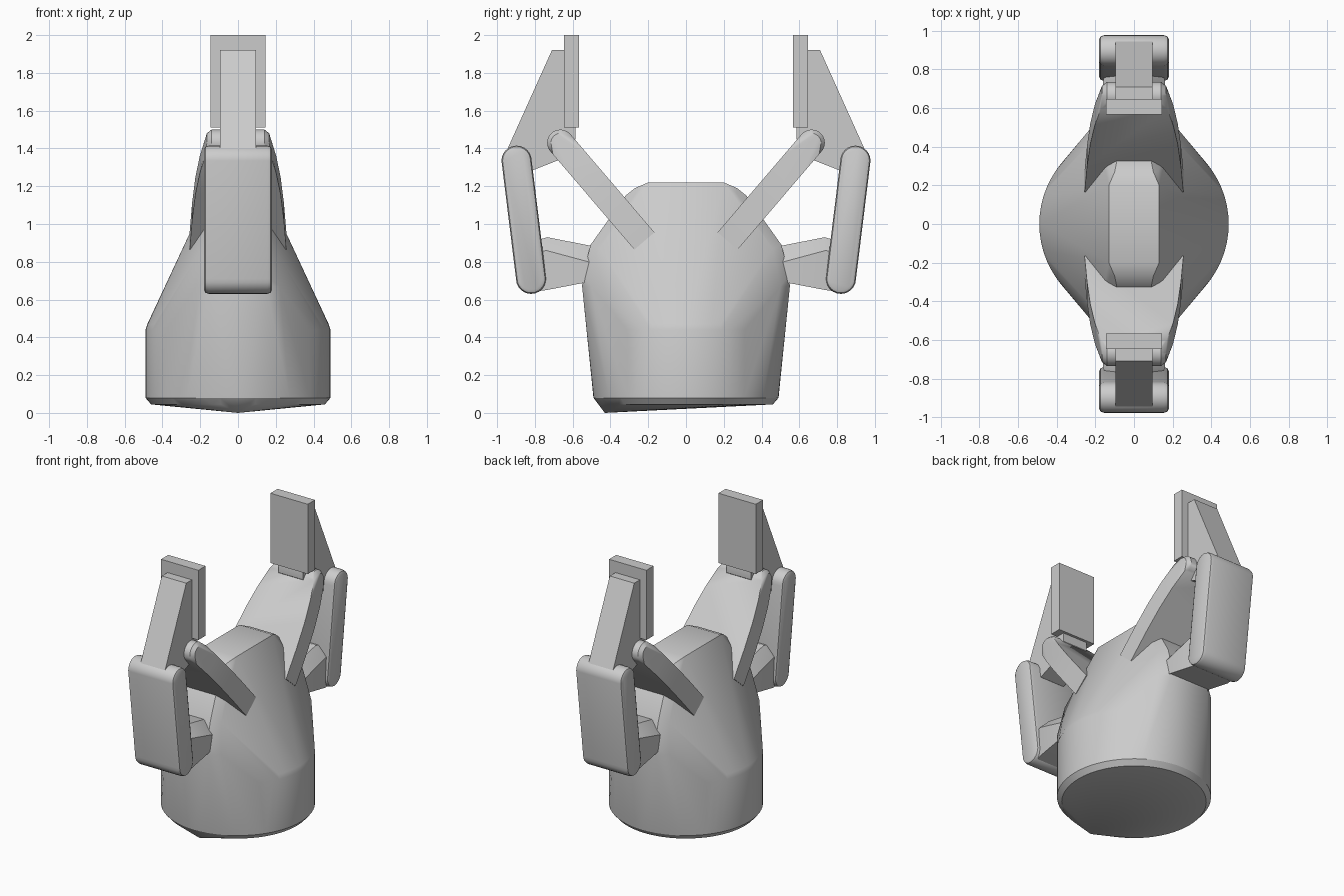
import bpy, bmesh, math
from mathutils import Vector

if "Cube" in bpy.data.objects:
    bpy.data.objects.remove(bpy.data.objects["Cube"])


def finish(name, bm):
    mesh = bpy.data.meshes.new(name)
    bmesh.ops.recalc_face_normals(bm, faces=bm.faces)
    bm.to_mesh(mesh)
    bm.free()
    ob = bpy.data.objects.new(name, mesh)
    bpy.context.collection.objects.link(ob)
    bpy.ops.object.select_all(action='DESELECT')
    ob.select_set(True)
    bpy.context.view_layer.objects.active = ob
    bpy.ops.object.shade_smooth_by_angle(angle=math.radians(28))
    return ob


def hull(name, points):
    """Convex solid around a set of points."""
    bm = bmesh.new()
    for p in points:
        bm.verts.new(p)
    bmesh.ops.convex_hull(bm, input=bm.verts)
    bmesh.ops.delete(bm, geom=[v for v in bm.verts if not v.link_faces], context='VERTS')
    bmesh.ops.dissolve_limit(bm, angle_limit=0.005, verts=bm.verts, edges=bm.edges)
    return finish(name, bm)


def ring(r, z, n=64):
    return [(r * math.cos(2 * math.pi * i / n), r * math.sin(2 * math.pi * i / n), z)
            for i in range(n)]


def both(x, *yz):
    """Profile points placed at -x and +x."""
    return [(s * x, y, z) for s in (-1, 1) for y, z in yz]


def disc(y, z, r, n=24):
    return [(y + r * math.cos(2 * math.pi * i / n), z + r * math.sin(2 * math.pi * i / n))
            for i in range(n)]


# Body: round base blending into a narrow rectangular top
pts = ring(0.46, 0.045) + ring(0.49, 0.08) + ring(0.49, 0.44) + ring(0.48, 0.47)
pts.append((0, -0.43, 0))
for s in (-1, 1):
    for x, y, z in [(0.15, 0.55, 0.67), (0.22, 0.50, 0.67), (0.14, 0.545, 0.73),
                    (0.14, 0.505, 0.89), (0.19, 0.46, 0.87), (0.09, 0.32, 1.15),
                    (0.125, 0.27, 1.16), (0.10, 0.27, 1.19), (0.13, 0.20, 1.22)]:
        pts += both(x, (s * y, z))
hull("gripper_body", pts)


def mirrored(points, s):
    return [(x, s * y, z) for x, y, z in points]


# Inner link stations: (axis fraction, half width)
a, b = Vector((0.665, 1.43)), Vector((0.22, 0.91))
axis = (b - a).normalized()
side = Vector((-axis.y, axis.x)) * 0.07
inner = both(0.14, *disc(a.x, a.y, 0.07)) + both(0.165, *disc(a.x, a.y, 0.05))
for t, w in ((0.03, 0.17), (0.22, 0.202), (0.44, 0.226), (0.7, 0.243), (1.0, 0.256)):
    p = a.lerp(b, t)
    inner += both(w, tuple(p + side), tuple(p - side))

# Outer link: rounded capsule block
outer = []
for y, z in ((0.82, 0.71), (0.897, 1.335)):
    for x, r in ((0.155, 0.08), (0.173, 0.074), (0.18, 0.06)):
        outer += both(x, *disc(y, z, r))

# Bracket joining the outer link to the body
bracket = (both(0.16, (0.48, 0.70), (0.48, 0.79), (0.74, 0.65), (0.74, 0.86))
           + both(0.09, (0.48, 0.88), (0.735, 0.93), (0.80, 0.91))
           + both(0.14, (0.82, 0.64), (0.82, 0.84)))

# Finger wedge profile and gripping pad
finger_profile = [(0.62, 1.92), (0.71, 1.92), (0.962, 1.36), (0.955, 1.335),
                  (0.81, 1.285), (0.67, 1.34), (0.585, 1.45), (0.585, 1.53), (0.62, 1.6)]
pad = both(0.145, (0.567, 1.51), (0.567, 2.0), (0.647, 1.51), (0.647, 2.0))


def prism(name, profile, half, s):
    bm = bmesh.new()
    f = bm.faces.new([bm.verts.new((-half, s * y, z)) for y, z in profile])
    ext = bmesh.ops.extrude_face_region(bm, geom=[f])
    bmesh.ops.translate(bm, vec=(2 * half, 0, 0),
                        verts=[g for g in ext["geom"] if isinstance(g, bmesh.types.BMVert)])
    return finish(name, bm)


for s, tag in ((-1, "front"), (1, "back")):
    hull(tag + "_inner_link", mirrored(inner, s))
    hull(tag + "_outer_link", mirrored(outer, s))
    hull(tag + "_bracket", mirrored(bracket, s))
    hull(tag + "_grip_pad", mirrored(pad, s))
    prism(tag + "_finger", finger_profile, 0.095, s)
